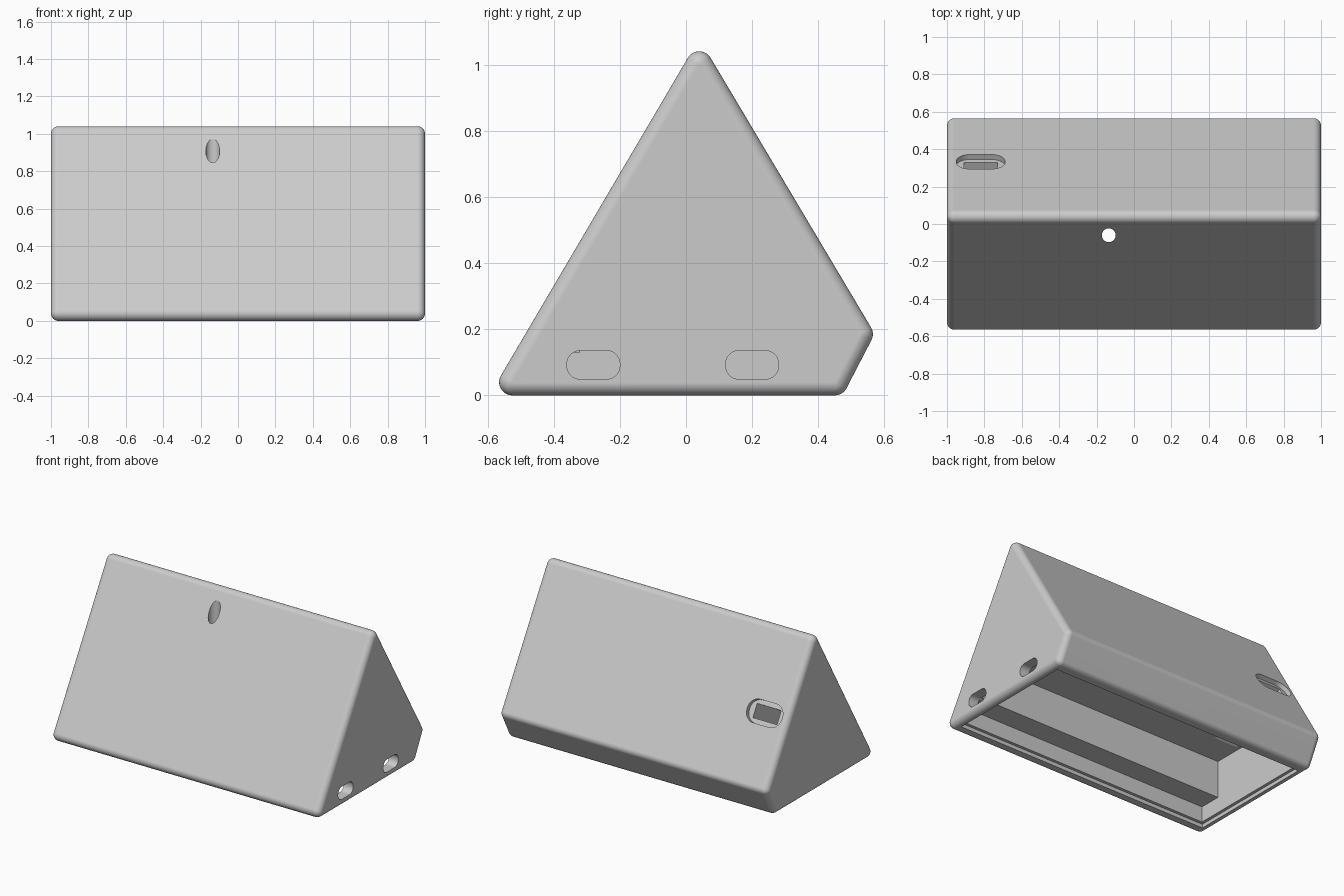
import bpy, bmesh, math
from mathutils import Matrix, Vector

cube = bpy.data.objects.get("Cube")
if cube:
    bpy.data.objects.remove(cube, do_unlink=True)

grey = bpy.data.materials.new("light_grey_plastic")
grey.use_nodes = True
grey.diffuse_color = (0.6, 0.6, 0.6, 1)
grey.node_tree.nodes["Principled BSDF"].inputs["Base Color"].default_value = (0.6, 0.6, 0.6, 1)


def make_object(name, bm):
    bmesh.ops.recalc_face_normals(bm, faces=bm.faces)
    mesh = bpy.data.meshes.new(name)
    bm.to_mesh(mesh)
    bm.free()
    mesh.materials.append(grey)
    ob = bpy.data.objects.new(name, mesh)
    bpy.context.collection.objects.link(ob)
    return ob


def cut(target, bm):
    """Subtract a solid from the target and discard the cutter."""
    cutter = make_object("cutter", bm)
    cutter.hide_render = True
    mod = target.modifiers.new("cut", 'BOOLEAN')
    mod.operation = 'DIFFERENCE'
    mod.solver = 'EXACT'
    mod.object = cutter
    bpy.context.view_layer.objects.active = target
    bpy.ops.object.modifier_apply(modifier=mod.name)
    bpy.data.objects.remove(cutter, do_unlink=True)


def slot(centre, along, normal, length, height, depth, radius=0):
    """Rounded block, centred on a surface point, reaching depth to both sides."""
    bm = bmesh.new()
    bmesh.ops.create_cube(bm, size=1, matrix=Matrix.Diagonal((length, height, 2 * depth, 1)))
    if radius:
        edges = [e for e in bm.edges if abs(e.verts[0].co.z - e.verts[1].co.z) > depth]
        bmesh.ops.bevel(bm, geom=edges, offset=radius, segments=10, profile=0.5,
                        affect='EDGES')
    x, z = Vector(along), Vector(normal).normalized()
    frame = Matrix((x, z.cross(x), z)).transposed().to_4x4()
    bm.transform(Matrix.Translation(centre) @ frame)
    return bm


def block(x0, x1, y0, y1, z0, z1):
    bm = bmesh.new()
    size = Matrix.Diagonal((x1 - x0, y1 - y0, z1 - z0, 1))
    middle = Vector((x0 + x1, y0 + y1, z0 + z1)) / 2
    bmesh.ops.create_cube(bm, size=1, matrix=Matrix.Translation(middle) @ size)
    return bm


# Wedge body: hull around a small sphere at each corner
R = 0.04
corners = [(-0.525, R), (0.45, R), (0.525, 0.185), (0.04, 1.0)]
bm = bmesh.new()
turn = Matrix.Rotation(math.pi / 2, 4, 'Y')
for side in (-1, 1):
    for y, z in corners:
        bmesh.ops.create_uvsphere(bm, u_segments=48, v_segments=24, radius=R,
                                  matrix=Matrix.Translation((side * (1 - R), y, z)) @ turn)
hull = bmesh.ops.convex_hull(bm, input=bm.verts)
inner = {g for g in hull["geom_interior"] if isinstance(g, bmesh.types.BMVert)}
bmesh.ops.delete(bm, geom=list(inner), context='VERTS')
kept = set(g for g in hull["geom"] if g.is_valid and isinstance(g, bmesh.types.BMFace))
bmesh.ops.delete(bm, geom=[f for f in bm.faces if f not in kept], context='FACES')
bmesh.ops.dissolve_limit(bm, angle_limit=math.radians(1), verts=bm.verts, edges=bm.edges)
body = make_object("wedge_housing", bm)

# Stepped cavity, open at the bottom, with a shallow lid recess
cut(body, block(-0.93, 0.93, -0.47, 0.40, -0.1, 0.13))
cut(body, block(-0.93, 0.93, -0.32, 0.40, 0.1, 0.38))
cut(body, block(-0.95, 0.95, -0.49, 0.41, -0.1, 0.025))

# Cable holes in the left end wall
for y in (-0.28, 0.2):
    cut(body, slot((1, y, 0.092), (0, 1, 0), (1, 0, 0), 0.16, 0.086, 0.15, 0.04))

# Cable hole in the lower back panel
cut(body, slot((0.22, 0.522, 0.093), (1, 0, 0), (0, 0.866, -0.5), 0.16, 0.086, 0.15, 0.04))

# Connector port in the back slope: rounded recess and a rectangular duct
port, back = (-0.82, 0.333, 0.586), (0, 0.866, 0.5)
cut(body, slot(port, (1, 0, 0), back, 0.26, 0.15, 0.03, 0.07))
cut(body, slot(port, (1, 0, 0), back, 0.18, 0.09, 0.5))

# Vertical round hole from the front slope down to the cavity
bm = bmesh.new()
bmesh.ops.create_cone(bm, cap_ends=True, segments=48, radius1=0.037, radius2=0.037,
                      depth=0.9, matrix=Matrix.Translation((-0.135, -0.06, 0.75)))
cut(body, bm)

# Smooth fillets with flat panels
bpy.ops.object.select_all(action='DESELECT')
body.select_set(True)
bpy.context.view_layer.objects.active = body
bpy.ops.object.shade_smooth_by_angle(angle=math.radians(30))
weighted = body.modifiers.new("flat_panels", 'WEIGHTED_NORMAL')
weighted.keep_sharp = True
